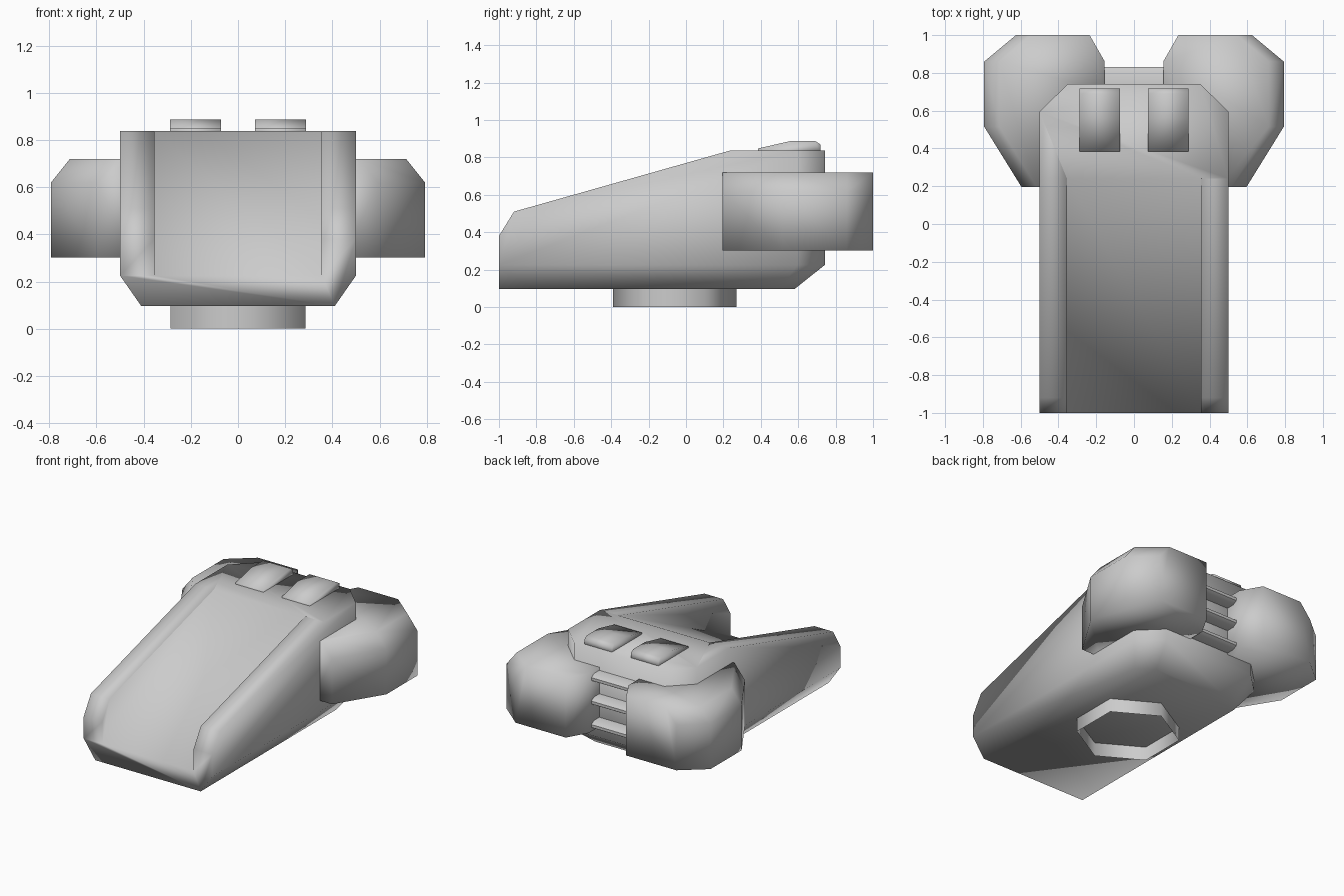
import bpy, bmesh, math
from mathutils import Vector

if "Cube" in bpy.data.objects:
    bpy.data.objects.remove(bpy.data.objects["Cube"])


def add_object(name, bm, angle=None):
    bmesh.ops.recalc_face_normals(bm, faces=bm.faces)
    mesh = bpy.data.meshes.new(name)
    bm.to_mesh(mesh)
    bm.free()
    obj = bpy.data.objects.new(name, mesh)
    bpy.context.collection.objects.link(obj)
    if angle:
        smooth(obj, angle)
    return obj


def activate(obj):
    bpy.ops.object.select_all(action='DESELECT')
    obj.select_set(True)
    bpy.context.view_layer.objects.active = obj


def smooth(obj, angle):
    activate(obj)
    bpy.ops.object.shade_smooth_by_angle(angle=math.radians(angle))


def hull(name, points, angle=None):
    bm = bmesh.new()
    for p in points:
        bm.verts.new(p)
    bmesh.ops.convex_hull(bm, input=bm.verts)
    bmesh.ops.dissolve_limit(bm, angle_limit=0.01, verts=bm.verts, edges=bm.edges)
    return add_object(name, bm, angle)


def side_prism(name, profile, x0, x1, angle=None):
    """Extrude a (y, z) profile from x0 to x1."""
    bm = bmesh.new()
    face = bm.faces.new([bm.verts.new((x0, y, z)) for y, z in profile])
    new = bmesh.ops.extrude_face_region(bm, geom=[face])['geom']
    verts = [v for v in new if isinstance(v, bmesh.types.BMVert)]
    bmesh.ops.translate(bm, verts=verts, vec=(x1 - x0, 0, 0))
    return add_object(name, bm, angle)


# Hull: wedge body with chamfered belly and tail
points = []
for s in (-1, 1):
    side = [(-1, .225), (-1, .38), (-.92, .51), (.24, .838), (.595, .838), (.595, .225)]
    points += [(s * .5, y, z) for y, z in side]
    points += [(s * .35, .742, .838), (s * .35, .742, .225)]
    points += [(s * .41, -1, .096), (s * .41, .5, .096), (s * .3, .58, .096)]
body = hull("body", points)

# Sloping open channel cut into the front of the hull
slope = (.838 - .225) / 1.24
floor = lambda y: .225 + slope * (y + 1)
cutter = side_prism("channel_cutter",
                    [(-1.2, floor(-1.2)), (.441, floor(.44)), (.441, 1.2), (-1.2, 1.2)],
                    -.355, .355)
cutter.hide_render = True
activate(body)
cut = body.modifiers.new("channel", 'BOOLEAN')
cut.operation = 'DIFFERENCE'
cut.solver = 'EXACT'
cut.object = cutter
bpy.ops.object.modifier_apply(modifier=cut.name)
bpy.data.objects.remove(cutter)
smooth(body, 180)

# Side pods (outer top edge chamfered) and roof hatches
inner = [(.45, .195), (.155, .7), (.155, .86), (.235, 1)]
outer = [(.625, 1), (.793, .86), (.793, .515), (.595, .195)]
hatch = [(.385, .82), (.385, .848), (.56, .888), (.69, .888), (.718, .87), (.718, .82)]
for s, label in ((-1, "left"), (1, "right")):
    pts = [(s * x, y, z) for x, y in inner for z in (.302, .72)]
    pts += [(s * x, y, z) for x, y in outer for z in (.302, .62)]
    pts += [(s * (x - .08), y, .72) for x, y in outer]
    hull(label + "_pod", pts, 180)
    side_prism(label + "_hatch", hatch, s * .073, s * .288, 180)

# Rear cooling ribs between the pods
for i in range(3):
    z = .34 + i * .165
    side_prism(f"rear_rib_{i + 1}",
               [(.72, z - .028), (.8, z - .028), (.83, z - .01), (.83, z + .01),
                (.8, z + .028), (.72, z + .028)], -.2, .2, 35)

# Open hexagonal collar under the belly
bm = bmesh.new()
bmesh.ops.create_cone(bm, cap_ends=False, segments=6, radius1=.33, radius2=.33, depth=.1)
for v in bm.verts:
    a = round(math.atan2(v.co.x, v.co.y) / (math.pi / 3)) * math.pi / 3
    v.co = Vector((.33 * math.sin(a), .33 * math.cos(a) - .06, v.co.z + .05))
add_object("belly_collar", bm, 65)
